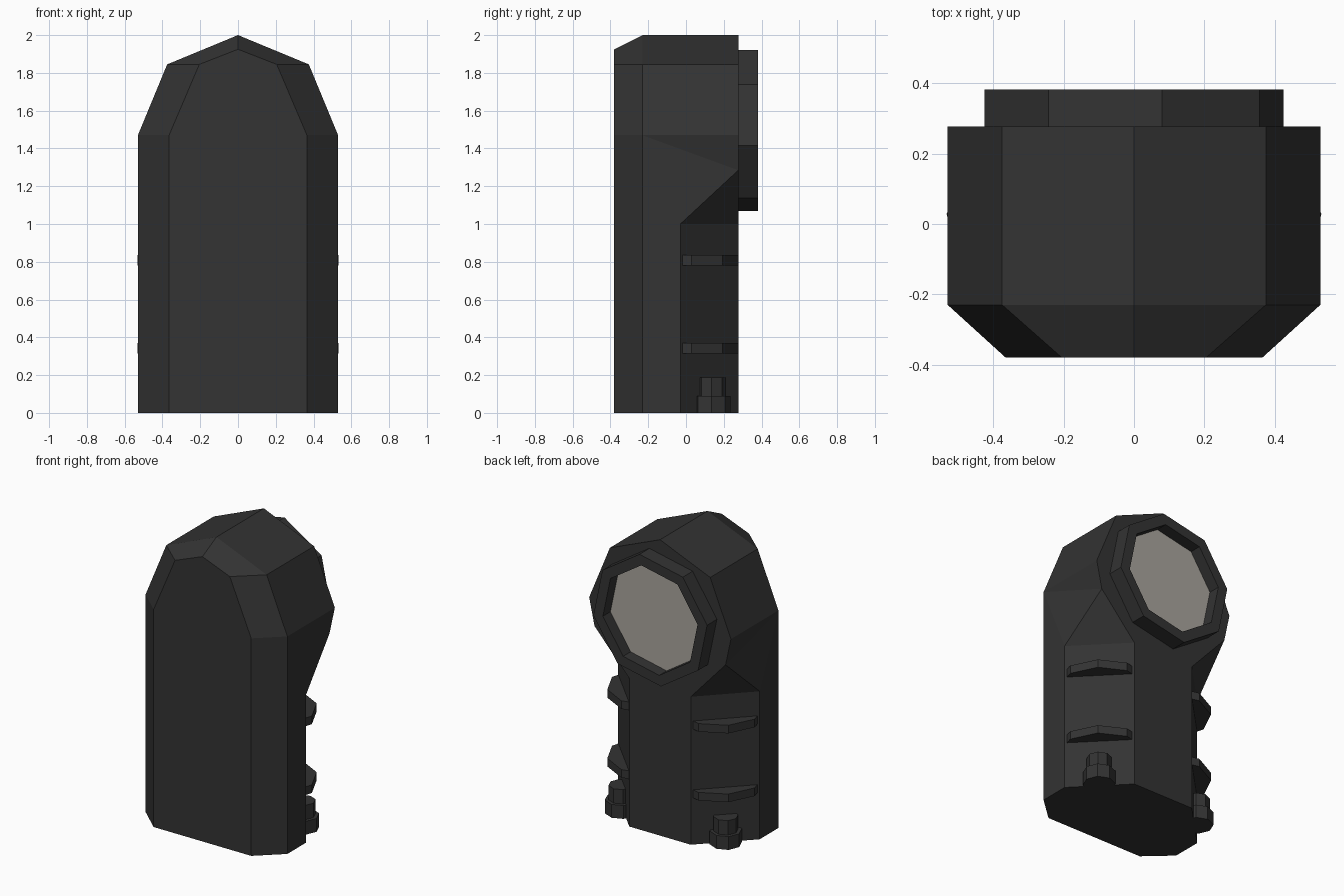
import bpy, bmesh
from math import sin, cos, radians
from mathutils import Vector

if "Cube" in bpy.data.objects:
    bpy.data.objects.remove(bpy.data.objects["Cube"])


def material(name, rgb):
    m = bpy.data.materials.new(name)
    m.diffuse_color = (*rgb, 1)
    m.use_nodes = True
    m.node_tree.nodes["Principled BSDF"].inputs["Base Color"].default_value = m.diffuse_color
    return m


DARK = material("dark_casing", (0.033, 0.033, 0.033))
PALE = material("pale_lens", (0.40, 0.375, 0.34))


def make(name, verts, faces, mat, mirror=False):
    bm = bmesh.new()
    vs = [bm.verts.new(v) for v in verts]
    for f in faces:
        bm.faces.new([vs[i] for i in f])
    bmesh.ops.recalc_face_normals(bm, faces=bm.faces[:])
    me = bpy.data.meshes.new(name)
    bm.to_mesh(me)
    bm.free()
    me.materials.append(mat)
    ob = bpy.data.objects.new(name, me)
    bpy.context.collection.objects.link(ob)
    if mirror:
        mod = ob.modifiers.new("mirror", 'MIRROR')
        mod.use_clip = True
    return ob


def prism(name, plan, z0, z1, mat, mirror=True):
    n = len(plan)
    verts = [(x, y, z) for z in (z0, z1) for x, y in plan]
    faces = [(i, (i + 1) % n, n + (i + 1) % n, n + i) for i in range(n)]
    faces += [tuple(range(n)), tuple(range(n, 2 * n))]
    return make(name, verts, faces, mat, mirror)


# Casing: right half, mirrored. Front inset outline, full outline, tapered back outline
F, M, B = -0.38, -0.23, 0.277
v = {
    'f0': (0, F, 0), 'f1': (.365, F, 0), 'f2': (.365, F, 1.47), 'f3': (.205, F, 1.845), 'f4': (0, F, 1.925),
    'm1': (.53, M, 0), 'm2': (.53, M, 1.47), 'm3': (.375, M, 1.845), 'm4': (0, M, 2),
    's0': (.53, -.03, 0), 's1': (.53, -.03, 1),
    'b0': (0, B, 0), 'b1': (.23, B, 0), 'b2': (.23, B, 1), 'b3': (.49, B, 1.285),
    'b4': (.53, B, 1.47), 'b5': (.375, B, 1.845), 'b6': (0, B, 2),
}
keys = list(v)
casing = ["f0 f1 f2 f3 f4", "f1 m1 m2 f2", "f2 m2 m3 f3", "f3 m3 m4 f4",
          "m2 b4 b5 m3", "m3 b5 b6 m4", "m1 s0 s1 m2", "m2 s1 b3", "m2 b3 b4",
          "s0 b1 b2 s1", "s1 b2 b3", "b0 b6 b5 b4 b3 b2 b1", "f0 b0 b1 s0 m1 f1"]
make("casing", list(v.values()), [[keys.index(k) for k in f.split()] for f in casing], DARK, True)


# Lens ring: rotated octagon tube with a recessed lens
def octagon(r, y, cz=1.495, turn=-10.7):
    return [(r * cos(radians(turn + 45 * i)), y, cz + r * sin(radians(turn + 45 * i))) for i in range(8)]


loops = [octagon(.4325, B - .01), octagon(.4325, .382), octagon(.36, .382), octagon(.36, B - .01)]
make("lens_ring", sum(loops, []),
     [(a * 8 + i, a * 8 + (i + 1) % 8, (a + 1) % 4 * 8 + (i + 1) % 8, (a + 1) % 4 * 8 + i)
      for a in range(4) for i in range(8)], DARK)
lens_front, lens_back = octagon(.36, .302), octagon(.36, B - .01)
make("lens", lens_front + lens_back,
     [range(8), range(8, 16)] + [(i, (i + 1) % 8, 8 + (i + 1) % 8, 8 + i) for i in range(8)], PALE)

# Grip ridges on the angled back corners
mid = Vector((.38, .1235))
along = Vector((-.30, .307)).normalized()
out = Vector((along.y, -along.x))
ridge = [mid + along * t + out * h for t, h in
         ((-.2, -.01), (-.2, 0), (-.175, .043), (0, .101), (.175, .043), (.2, 0), (.2, -.01))]
for name, z in (("lower_ridge", .315), ("upper_ridge", .78)):
    prism(name, ridge, z, z + .055, DARK)

# Octagonal knobs at the foot of each corner
knob = mid + out * .017
for name, r, z0, z1 in (("knob_base", .1, 0, .09), ("knob_stem", .077, .09, .187)):
    prism(name, [(knob.x + r * cos(radians(45 * i)), knob.y + r * sin(radians(45 * i))) for i in range(8)],
          z0, z1, DARK)
